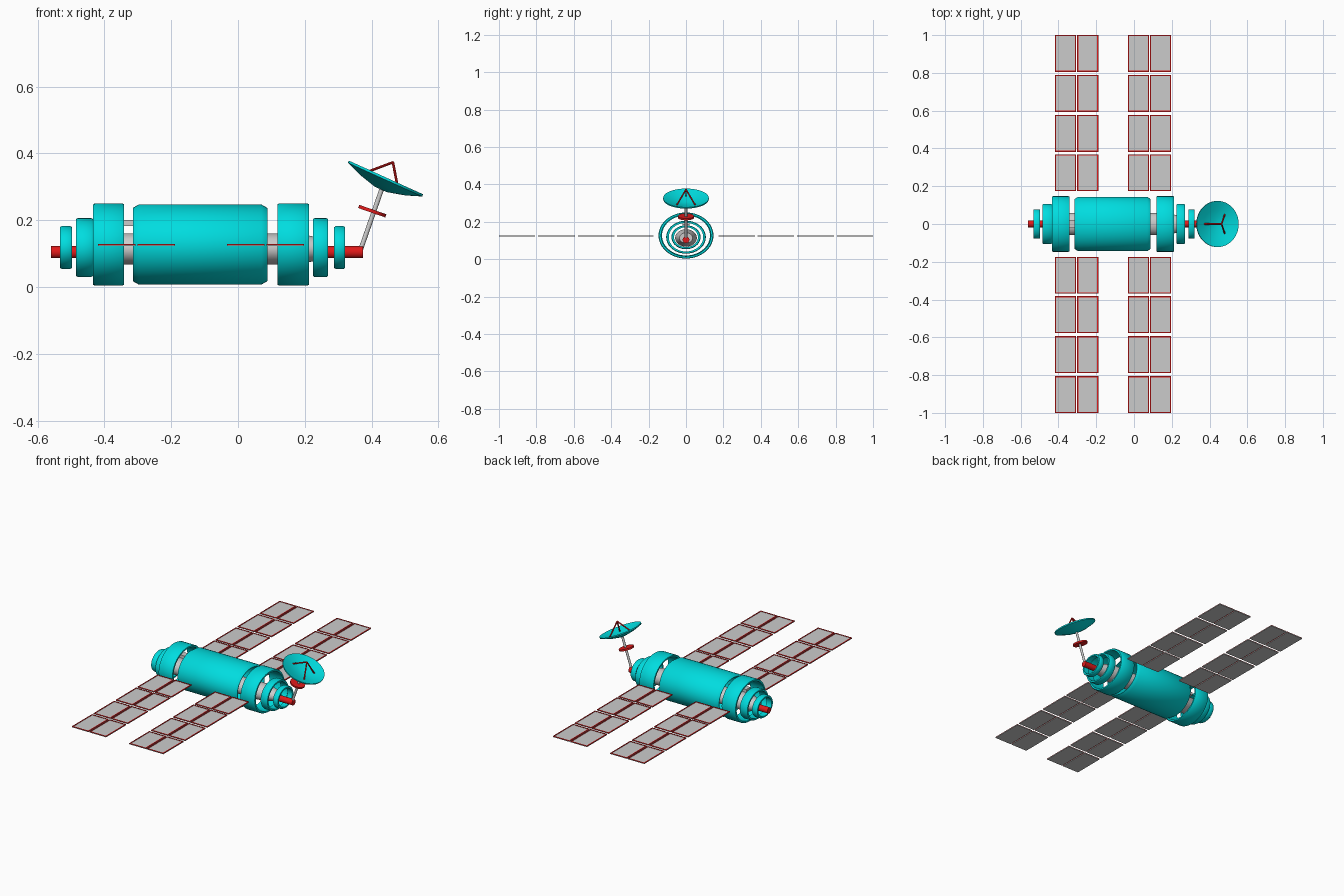
import bpy, bmesh, math
from mathutils import Vector, Matrix

if "Cube" in bpy.data.objects:
    bpy.data.objects.remove(bpy.data.objects["Cube"])


def material(name, rgb):
    m = bpy.data.materials.new(name)
    m.diffuse_color = (*rgb, 1)
    m.use_nodes = True
    m.node_tree.nodes["Principled BSDF"].inputs["Base Color"].default_value = m.diffuse_color
    return m


CYAN = material("cyan", (0.0, 0.72, 0.74))
RED = material("red", (0.75, 0.01, 0.01))


def finish(name, bm, mat=None, smooth=True):
    bmesh.ops.recalc_face_normals(bm, faces=bm.faces)
    me = bpy.data.meshes.new(name)
    bm.to_mesh(me)
    bm.free()
    ob = bpy.data.objects.new(name, me)
    bpy.context.collection.objects.link(ob)
    if mat:
        me.materials.append(mat)
    if smooth:
        bpy.ops.object.select_all(action='DESELECT')
        ob.select_set(True)
        bpy.context.view_layer.objects.active = ob
        bpy.ops.object.shade_smooth_by_angle(angle=math.radians(35))
    return ob


def lathe(name, profile, matrix, mat=None, closed=False, n=48):
    """Spin (radius, height) points about local z, then place by matrix."""
    bm = bmesh.new()
    rings = [[bm.verts.new((r * math.cos(2 * math.pi * i / n),
                            r * math.sin(2 * math.pi * i / n), h)) for i in range(n)]
             for r, h in profile]
    pairs = list(zip(rings, rings[1:])) + ([(rings[-1], rings[0])] if closed else [])
    for a, b in pairs:
        for i in range(n):
            j = (i + 1) % n
            bm.faces.new((a[i], a[j], b[j], b[i]))
    if not closed:
        bm.faces.new(rings[0])
        bm.faces.new(rings[-1])
    bm.transform(matrix)
    return finish(name, bm, mat)


def along_x(z, squash=1.0):
    """Local z becomes world x, the section is squashed in world z."""
    return (Matrix.Translation((0, 0, z)) @ Matrix.Diagonal((1, 1, squash, 1))
            @ Matrix.Rotation(math.pi / 2, 4, 'Y'))


def tube(name, x0, x1, ry, rz, z, wall, bevel):
    prof = [(ry - bevel * 0.7, x0), (ry, x0 + bevel), (ry, x1 - bevel), (ry - bevel * 0.7, x1),
            (ry - wall, x1), (ry - wall, x0)]
    return lathe(name, prof, along_x(z, rz / ry), CYAN, closed=True)


def rod(name, a, b, r, mat=None, n=16):
    a, b = Vector(a), Vector(b)
    m = Matrix.Translation(a) @ (b - a).to_track_quat('Z', 'Y').to_matrix().to_4x4()
    return lathe(name, [(r, 0), (r, (b - a).length)], m, mat, n=n)


def add_box(bm, x0, x1, y0, y1, z0, z1):
    m = (Matrix.Translation(((x0 + x1) / 2, (y0 + y1) / 2, (z0 + z1) / 2))
         @ Matrix.Diagonal((x1 - x0, y1 - y0, z1 - z0, 1)))
    bmesh.ops.create_cube(bm, size=1, matrix=m)


# Hull: open main tube and stepped rings at both ends
tube("main_hull", -0.315, 0.088, 0.144, 0.120, 0.127, 0.016, 0.018)
for side, spans in (("rear", ((-0.434, -0.341), (-0.485, -0.434), (-0.533, -0.497))),
                    ("front", ((0.118, 0.213), (0.224, 0.270), (0.288, 0.321)))):
    for label, (x0, x1), ry, rz, z in zip(("large", "medium", "small"), spans,
                                          (0.147, 0.106, 0.078), (0.123, 0.088, 0.064),
                                          (0.127, 0.118, 0.118)):
        tube(f"{side}_{label}_ring", x0, x1, ry, rz, z, 0.014, 0.005)

# Inner core and docking rods
lathe("core", [(0.035, -0.485), (0.058, -0.43), (0.058, 0.18), (0.035, 0.27)],
      along_x(0.114, 0.8))
rod("rear_docking_rod", (-0.56, 0, 0.104), (-0.46, 0, 0.104), 0.018, RED, 24)
rod("front_docking_rod", (0.25, 0, 0.104), (0.375, 0, 0.104), 0.018, RED, 24)
bm = bmesh.new()
add_box(bm, -0.42, -0.30, -0.02, 0.02, 0.182, 0.201)
finish("upper_strut", bm, smooth=False)

# Solar wings: grey cells with a red border laid on top
ROWS = ((0.175, 0.369), (0.382, 0.577), (0.594, 0.790), (0.806, 1.0))
CW, GAP, EDGE = 0.112, 0.006, 0.006
for label, wx in (("rear", -0.419), ("front", -0.033)):
    for side, s in (("left", 1), ("right", -1)):
        cells, frames = bmesh.new(), bmesh.new()
        for x0 in (wx, wx + CW + GAP):
            x1 = x0 + CW
            for y0, y1 in ROWS:
                y0, y1 = sorted((s * y0, s * y1))
                add_box(cells, x0, x1, y0, y1, 0.122, 0.126)
                for b in ((x0, x0 + EDGE, y0, y1), (x1 - EDGE, x1, y0, y1),
                          (x0 + EDGE, x1 - EDGE, y0, y0 + EDGE),
                          (x0 + EDGE, x1 - EDGE, y1 - EDGE, y1)):
                    add_box(frames, *b, 0.126, 0.128)
        finish(f"{label}_{side}_solar_cells", cells, smooth=False)
        finish(f"{label}_{side}_solar_frames", frames, RED, smooth=False)

# Dish antenna on a slanted mast
foot, head = Vector((0.366, 0, 0.108)), Vector((0.430, 0, 0.292))
rod("dish_mast", foot, head, 0.007)
mid, d = Vector((0.402, 0, 0.227)), (head - foot).normalized()
rod("mast_disc", mid - d * 0.005, mid + d * 0.005, 0.043, RED, 32)
dish = Matrix.Translation((0.442, 0, 0.325)) @ Matrix.Rotation(math.radians(24.4), 4, 'Y')
lathe("dish", [(0.020, -0.036), (0.075, -0.022), (0.122, -0.004), (0.122, 0.003),
               (0.075, -0.014), (0.020, -0.028)], dish, CYAN)
for i, deg in enumerate((180, 45, -45)):
    a = math.radians(deg)
    rod(f"feed_leg_{i + 1}", dish @ Vector((0.07 * math.cos(a), 0.07 * math.sin(a), -0.017)),
        dish @ Vector((0, 0, 0.053)), 0.004, RED, 10)
